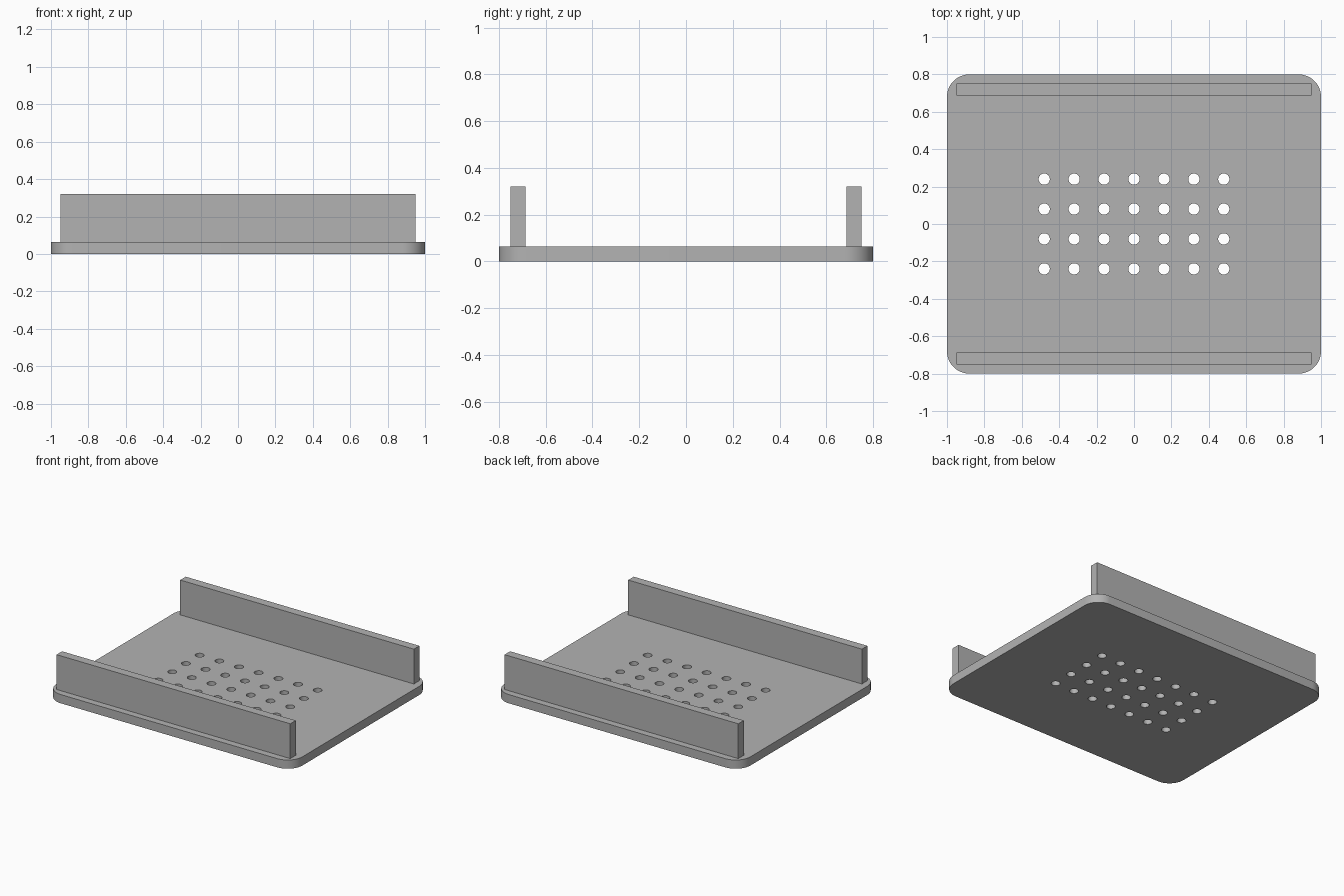
import bpy
import bmesh
from math import cos, sin, pi
from mathutils import Matrix

if "Cube" in bpy.data.objects:
    bpy.data.objects.remove(bpy.data.objects["Cube"], do_unlink=True)

WIDTH, DEPTH, THICK, CORNER = 2.0, 1.6, 0.064, 0.12
HOLE_RADIUS, PITCH, COLUMNS, ROWS = 0.03, 0.16, 7, 4

grey = bpy.data.materials.new("grey")
grey.use_nodes = True
grey.diffuse_color = (0.45, 0.45, 0.45, 1)
grey.node_tree.nodes["Principled BSDF"].inputs["Base Color"].default_value = grey.diffuse_color


def make_object(name, bm):
    bmesh.ops.recalc_face_normals(bm, faces=bm.faces)
    mesh = bpy.data.meshes.new(name)
    bm.to_mesh(mesh)
    bm.free()
    mesh.materials.append(grey)
    obj = bpy.data.objects.new(name, mesh)
    bpy.context.collection.objects.link(obj)
    return obj


# Base plate: rounded rectangle outline, extruded upwards
bm = bmesh.new()
outline = []
steps = 12
for corner, (sx, sy) in enumerate([(1, 1), (-1, 1), (-1, -1), (1, -1)]):
    for i in range(steps + 1):
        a = (corner + i / steps) * pi / 2
        outline.append(bm.verts.new((sx * (WIDTH / 2 - CORNER) + CORNER * cos(a),
                                     sy * (DEPTH / 2 - CORNER) + CORNER * sin(a), 0)))
bottom = bm.faces.new(outline)
extruded = bmesh.ops.extrude_face_region(bm, geom=[bottom], use_keep_orig=True)
top_verts = [g for g in extruded["geom"] if isinstance(g, bmesh.types.BMVert)]
bmesh.ops.translate(bm, verts=top_verts, vec=(0, 0, THICK))
plate = make_object("base_plate", bm)

# Grid of drain holes, cut through the plate
bm = bmesh.new()
for col in range(COLUMNS):
    for row in range(ROWS):
        place = Matrix.Translation(((col - (COLUMNS - 1) / 2) * PITCH,
                                    (row - (ROWS - 1) / 2) * PITCH, THICK / 2))
        bmesh.ops.create_cone(bm, cap_ends=True, segments=32, radius1=HOLE_RADIUS,
                              radius2=HOLE_RADIUS, depth=THICK * 3, matrix=place)
cutter = make_object("hole_cutter", bm)
cutter.hide_render = True

cut = plate.modifiers.new("holes", "BOOLEAN")
cut.operation = "DIFFERENCE"
cut.solver = "EXACT"
cut.object = cutter
bpy.context.view_layer.objects.active = plate
plate.select_set(True)
bpy.ops.object.modifier_apply(modifier=cut.name)
bpy.data.objects.remove(cutter, do_unlink=True)
bpy.ops.object.shade_smooth_by_angle()

# Upright walls along the front and back edges
for name, side in (("front_wall", -1), ("back_wall", 1)):
    bm = bmesh.new()
    place = (Matrix.Translation((0, side * 0.718, (THICK + 0.32) / 2))
             @ Matrix.Diagonal((1.9, 0.064, 0.32 - THICK, 1)))
    bmesh.ops.create_cube(bm, size=1, matrix=place)
    make_object(name, bm)
